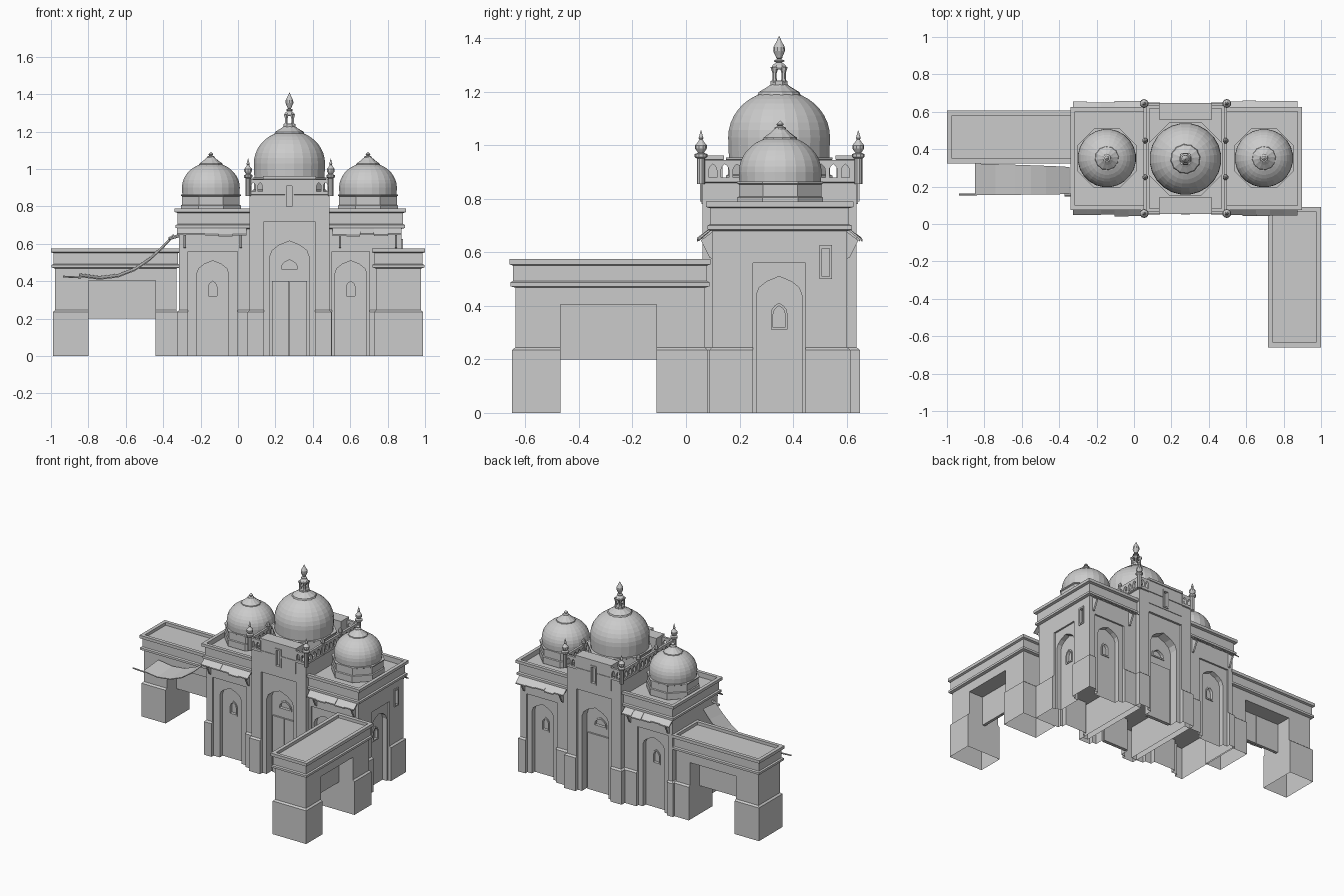
import bpy, bmesh, math, random
from mathutils import Vector

random.seed(4)
old = bpy.data.objects.get("Cube")
if old:
    bpy.data.objects.remove(old, do_unlink=True)
GREY = (0.6, 0.6, 0.6, 1)
stone = bpy.data.materials.new("grey_stone")
stone.use_nodes = True
stone.diffuse_color = GREY
stone.node_tree.nodes["Principled BSDF"].inputs["Base Color"].default_value = GREY
CX, CY = 0.275, 0.348          # centre of the symmetric main building

def loft(name, rings):
    """Closed solid through rings of equal point count."""
    bm = bmesh.new()
    loops = [[bm.verts.new(p) for p in r] for r in rings]
    for a, b in zip(loops, loops[1:]):
        for i in range(len(a)):
            bm.faces.new((a[i - 1], a[i], b[i], b[i - 1]))
    bm.faces.new(loops[0][::-1])
    bm.faces.new(loops[-1])
    bmesh.ops.recalc_face_normals(bm, faces=bm.faces)
    me = bpy.data.meshes.new(name)
    bm.to_mesh(me)
    bm.free()
    me.materials.append(stone)
    ob = bpy.data.objects.new(name, me)
    bpy.context.collection.objects.link(ob)
    return ob

def stack(name, x0, x1, y0, y1, levels):
    """Rectangular tower whose outline grows by an offset at each level."""
    return loft(name, [[(x0 - o, y0 - o, z), (x1 + o, y0 - o, z), (x1 + o, y1 + o, z), (x0 - o, y1 + o, z)]
                       for z, o in levels])

def box(name, x0, x1, y0, y1, z0, z1):
    return stack(name, x0, x1, y0, y1, [(z0, 0), (z1, 0)])

def lathe(name, x, y, profile, n=24, scallop=0):
    return loft(name, [[(x + r * (1 - scallop * (i % 2)) * math.cos(math.tau * (i + .5) / n),
                         y + r * (1 - scallop * (i % 2)) * math.sin(math.tau * (i + .5) / n), z)
                        for i in range(n)] for r, z in profile])

def prism(name, axis, c, half, z0, spring, peak, d0, d1):
    """Pointed-arch prism (flat-topped when spring equals peak)."""
    d = peak - spring
    right = [(half, spring)]
    if d > 0:
        right += [(half * .88, spring + d * .4), (half * .55, spring + d * .72)]
    top = [(0, peak)] if d > 0 else []
    pts = [(-half, z0), (half, z0)] + right + top + [(-u, z) for u, z in right[::-1]]
    return loft(name, [[(c + u, t, z) if axis == "y" else (t, c + u, z) for u, z in pts] for t in (d0, d1)])

def cut(ob, cutter):
    m = ob.modifiers.new("cut", "BOOLEAN")
    m.operation, m.solver, m.object = "DIFFERENCE", "EXACT", cutter
    bpy.context.view_layer.objects.active = ob
    bpy.ops.object.modifier_apply(modifier=m.name)
    bpy.data.objects.remove(cutter, do_unlink=True)

def hollow_base(ob):
    """Open the underside and close it again at plinth height."""
    bm = bmesh.new()
    bm.from_mesh(ob.data)
    geom = bm.verts[:] + bm.edges[:] + bm.faces[:]
    sliced = bmesh.ops.bisect_plane(bm, geom=geom, plane_co=(0, 0, .225), plane_no=(0, 0, 1))["geom_cut"]
    edges = [e for e in sliced if isinstance(e, bmesh.types.BMEdge)]
    bmesh.ops.triangle_fill(bm, edges=edges, use_beauty=True, normal=(0, 0, -1))
    floor = [f for f in bm.faces if all(v.co.z < .001 for v in f.verts)]
    bmesh.ops.delete(bm, geom=floor, context="FACES")
    bm.to_mesh(ob.data)
    bm.free()

def window(ob, axis, c, wall, s, half, z0, spring, peak):
    """Recessed opening with a thin raised frame; s is the outward direction."""
    cut(ob, prism("cutter", axis, c, half, z0, spring, peak, wall + s * .012, wall - s * .015))
    lift = .012 if spring == peak else 0
    f = prism("window_frame", axis, c, half + .009, z0 - .009, spring + lift, peak + .012,
              wall - s * .002, wall + s * .006)
    cut(f, prism("cutter", axis, c, half, z0, spring, peak, wall - s * .02, wall + s * .02))

def niche(ob, axis, c, wall, s, panel, arch, depths):
    """Shallow rectangular panel with a deeper arch inside it."""
    cut(ob, prism("cutter", axis, c, panel[0], -.05, panel[1], panel[1], wall + s * .1, wall - s * depths[0]))
    cut(ob, prism("cutter", axis, c, arch[0], -.06, arch[1], arch[2], wall + s * .11, wall - s * depths[1]))

# side pavilions with plinth, cornices and sunken roof
ARCH, DEEP = (.085, .44, .51), (.012, .045)
wall_levels = [(0, .012), (.235, .012), (.245, 0), (.68, 0), (.685, .018), (.7, .018), (.705, .008),
               (.765, .008), (.77, .024), (.79, .024), (.79, 0), (.755, 0)]
for x0, x1, front_x, front_half, back_x in ((-.315, .08, -.135, .133, -.16), (.47, .875, .603, .1, .71)):
    body = stack("side_pavilion", x0, x1, .098, .602, wall_levels)
    for s, wall, mid, half in ((-1, .098, front_x, front_half), (1, .602, back_x, .12)):
        niche(body, "y", mid, wall, s, (half, .56), ARCH, DEEP)
        window(body, "y", mid, wall - s * DEEP[1], s, .022, .32, .37, .40)
    if x0 > 0:
        niche(body, "x", CY, x1, 1, (.098, .56), ARCH, DEEP)
        window(body, "x", CY, x1 - DEEP[1], 1, .022, .32, .37, .40)
        window(body, "x", .522, x1, 1, .014, .51, .615, .615)
    hollow_base(body)

# central gatehouse
hall = stack("central_hall", .062, .488, .062, .638, [(0, .012), (.235, .012), (.245, 0), (.86, 0), (.863, .008),
                                                      (.875, .008), (.875, -.02), (.862, -.02)])
for s, wall in ((-1, .062), (1, .638)):
    niche(hall, "y", CX, wall, s, (.137, .72), (.105, .53, .615), (.015, .075))
    back = wall - s * .075
    window(hall, "y", CX, back, s, .042, .465, .475, .515)
    # raised parapet block with one tall slit through it and the wall below
    ya, yb = sorted((wall + s * .004, wall - s * .075))
    top = stack("raised_parapet", .138, .412, ya, yb, [(.78, 0), (.945, 0), (.947, .005), (.962, .005)])
    cut(hall, prism("cutter", "y", CX, .016, .798, .912, .912, wall + s * .02, wall - s * .02))
    window(top, "y", CX, wall + s * .004, s, .015, .8, .91, .91)
    for k in (-1, 1):
        a, b = sorted((CX + k * .001, CX + k * .094))
        box("door_leaf", a, b, back - .012, back + .012, 0, .4)
        # arcaded railing beside the raised block
        xm = CX + k * .175
        rail = box("front_railing", xm - .038, xm + .038, wall - .008, wall + .008, .87, .945)
        for e in (-.018, .018):
            cut(rail, prism("cutter", "y", xm + e, .012, .88, .905, .928, wall - .1, wall + .1))
hollow_base(hall)

# arcaded railings along the hall sides, with corner pinnacles and knobs
for x in (.06, .49):
    rail = box("side_railing", x - .008, x + .008, .062, .638, .87, .945)
    for i in range(12):
        cut(rail, prism("cutter", "x", CY + (i - 5.5) * .045, .015, .88, .905, .93, x - .1, x + .1))
    for y in (.056, .644):
        lathe("corner_pinnacle", x + (.006 if x > CX else -.006), y,
              [(.015, .855), (.015, .95), (.024, .957), (.024, .967), (.011, .972), (.022, .988), (.022, 1.0),
               (.012, 1.012), (.006, 1.022), (.009, 1.027), (.001, 1.055)], 10)
    for y in (.25, .446):
        lathe("railing_knob", x, y, [(.012, .87), (.012, .95), (.016, .955), (.012, .972), (.001, .985)], 8)

def bulb(name, x, y, z, r, h):
    lathe(name, x, y, [(r * .7, z), (r * .4, z + h * .12), (r, z + h * .25), (r * .95, z + h * .36),
                       (r * .35, z + h * .5), (r * .6, z + h * .62), (r * .6, z + h * .7), (.001, z + h)], 10)

def dome(name, x, y, base, drum_top, drum_r, r, bulge, top):
    """Octagonal drum, swelling dome and ribbed cap."""
    h = drum_top - base
    lathe(name + "_drum", x, y, [(drum_r, base - .03), (drum_r, base + h * .2), (drum_r * .96, base + h * .25),
                                 (drum_r * .96, drum_top - h * .15), (drum_r, drum_top - h * .1),
                                 (drum_r, drum_top)], 8)
    arc = [(r * math.cos(i * .16), bulge + (top - bulge) * math.sin(i * .16)) for i in range(9)]
    lathe(name, x, y, [(r * .985, drum_top - .005)] + arc)
    lathe(name + "_petal_cap", x, y, [(r * .3, top - .02), (r * .42, top - .016), (r * .4, top - .006),
                                      (r * .24, top + .012), (r * .13, top + .027), (.005, top + .03)], 24, .05)

# main dome with open lantern and finial
dome("main_dome", CX, CY, .87, .955, .215, .192, 1.03, 1.205)
lathe("lantern_base", CX, CY, [(.034, 1.225), (.034, 1.24), (.028, 1.243)], 8)
for i in range(4):
    a = math.radians(45 + 90 * i)
    lathe("lantern_post", CX + .024 * math.cos(a), CY + .024 * math.sin(a),
          [(.011, 1.235), (.008, 1.25), (.008, 1.27), (.015, 1.292)], 6)
lathe("lantern_roof", CX, CY, [(.028, 1.283), (.031, 1.29), (.026, 1.3), (.012, 1.31)], 8)
bulb("main_finial", CX, CY, 1.305, .02, .035)
lathe("finial_spear", CX, CY, [(.01, 1.325), (.014, 1.335), (.022, 1.352), (.021, 1.368), (.01, 1.388),
                               (.001, 1.408)], 10)
for k in (-1, 1):
    dome("side_dome", CX + k * .42, CY + .004, .79, .865, .174, .156, .9, 1.035)
    bulb("side_finial", CX + k * .42, CY + .004, 1.052, .022, .04)

# sloping slatted eaves with end brackets, front and back
for x0, x1 in ((-.325, .045), (.505, .875)):
    for s, wall in ((-1, .098), (1, .602)):
        for i in range(5):
            a, b = x0 + (x1 - x0) * i / 5, x0 + (x1 - x0) * (i + 1) / 5
            reach, drop = .052 + random.uniform(-.006, .006), random.uniform(.042, .052)
            loft("eave_slat", [[(x, wall - s * .005, .69), (x, wall + s * reach, .69 - drop),
                                (x, wall + s * reach, .698 - drop), (x, wall - s * .005, .7)] for x in (a, b)])
        for x in (x0 + .04, x1 - .03):
            loft("eave_bracket", [[(x + d, wall - s * .005, .575), (x + d, wall + s * .01, .58),
                                   (x + d, wall + s * .042, .645), (x + d, wall - s * .005, .68)]
                                  for d in (-.006, .006)])

# two gate wings, each with an opening and half-height hanging shutters
wing_levels = wall_levels[:3] + [(.468, 0), (.473, .018), (.488, .018), (.493, .008), (.55, .008), (.555, .021),
                                 (.576, .021), (.576, -.004), (.555, -.004)]
left = stack("left_gate_wing", -.978, -.33, .345, .585, wing_levels)
cut(left, box("cutter", -.80, -.44, .1, .9, -.1, .405))
right = stack("right_gate_wing", .738, .978, -.638, .07, wing_levels)
cut(right, box("cutter", .5, 1.2, -.47, -.11, -.1, .405))
for wing in (left, right):
    hollow_base(wing)
for k in (-1, 1):
    a, b = sorted((k * .0005, k * .184))
    box("left_gate_shutter", a - .62, b - .62, .455, .475, .2, .41)
    box("right_gate_shutter", .848, .868, a - .29, b - .29, .2, .41)

# sagging cloth awning with its poles
sag = [(-.345, .635), (-.40, .575), (-.47, .51), (-.55, .455), (-.64, .42), (-.74, .408), (-.85, .422)]
loft("cloth_awning", [[(x, .16 - .001 * i, z), (x, .305 + .003 * i, z + .014), (x, .305 + .003 * i, z + .02),
                       (x, .16 - .001 * i, z + .006)] for i, (x, z) in enumerate(sag)])

def pole(name, p, q, r=.005):
    p, q = Vector(p), Vector(q)
    u = (q - p).orthogonal().normalized() * r
    v = (q - p).normalized().cross(u)
    loft(name, [[e + u * math.cos(t * math.tau / 6) + v * math.sin(t * math.tau / 6) for t in range(6)]
                for e in (p, q)])

pole("awning_outer_pole", (-.935, .157, .425), (-.84, .157, .42))
pole("awning_wall_pole", (-.37, .155, .628), (-.31, .155, .645), .009)
